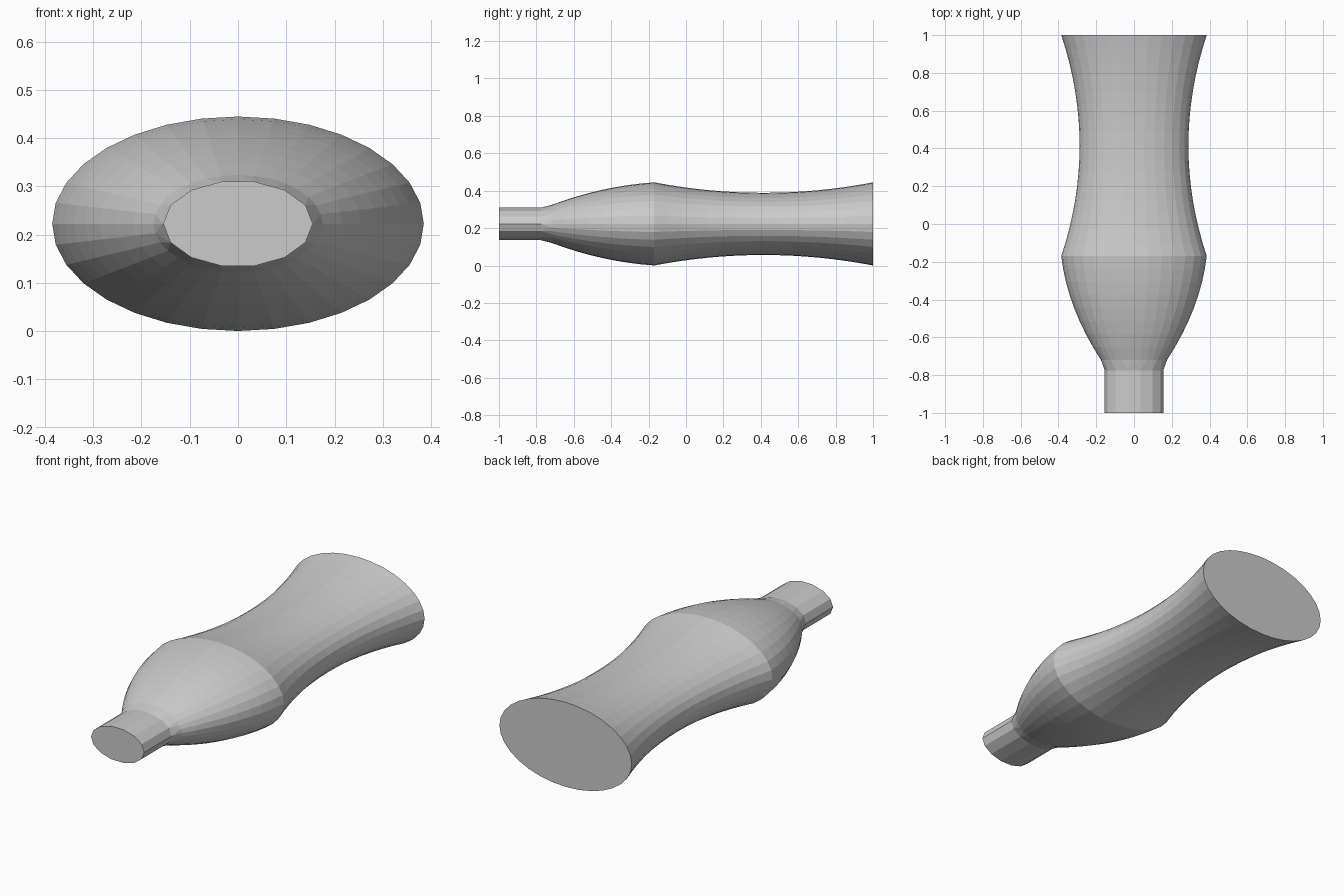
import bpy, bmesh, math

if "Cube" in bpy.data.objects:
    bpy.data.objects.remove(bpy.data.objects["Cube"])

CZ = 0.2225      # height of the long axis
FLAT = 0.577     # height / width ratio of the oval section


def ring(bm, y, rx, sides):
    """Closed oval loop of edges at station y."""
    vs = []
    for i in range(sides):
        a = 2 * math.pi * i / sides
        vs.append(bm.verts.new((rx * math.cos(a), y, CZ + rx * FLAT * math.sin(a))))
    es = [bm.edges.new((vs[i], vs[(i + 1) % sides])) for i in range(sides)]
    return vs, es


# Profile stations: straight neck, swelling shoulder, waisted barrel
stations = [(-1.0, 0.155, 14), (-0.775, 0.155, 14)]
for i in range(9):
    d = 0.55 * (1 - i / 8)
    stations.append((-0.17 - d, 0.385 - 0.114 * d - 0.4875 * d * d, 32))
for i in range(1, 17):
    t = -1 + 2 * i / 16
    stations.append((0.415 + 0.585 * t, 0.288 + 0.097 * t * t, 32))

bm = bmesh.new()
rings = [ring(bm, *s) for s in stations]
for (va, ea), (vb, eb) in zip(rings, rings[1:]):
    if len(va) == len(vb):
        n = len(va)
        for i in range(n):
            j = (i + 1) % n
            bm.faces.new((va[i], va[j], vb[j], vb[i]))
    else:
        bmesh.ops.bridge_loops(bm, edges=ea + eb)

# Flat end caps
bm.faces.new(rings[0][0])
bm.faces.new(rings[-1][0])
bmesh.ops.recalc_face_normals(bm, faces=bm.faces[:])

mesh = bpy.data.meshes.new("oval_vessel")
bm.to_mesh(mesh)
bm.free()
bpy.context.collection.objects.link(bpy.data.objects.new("oval_vessel", mesh))
